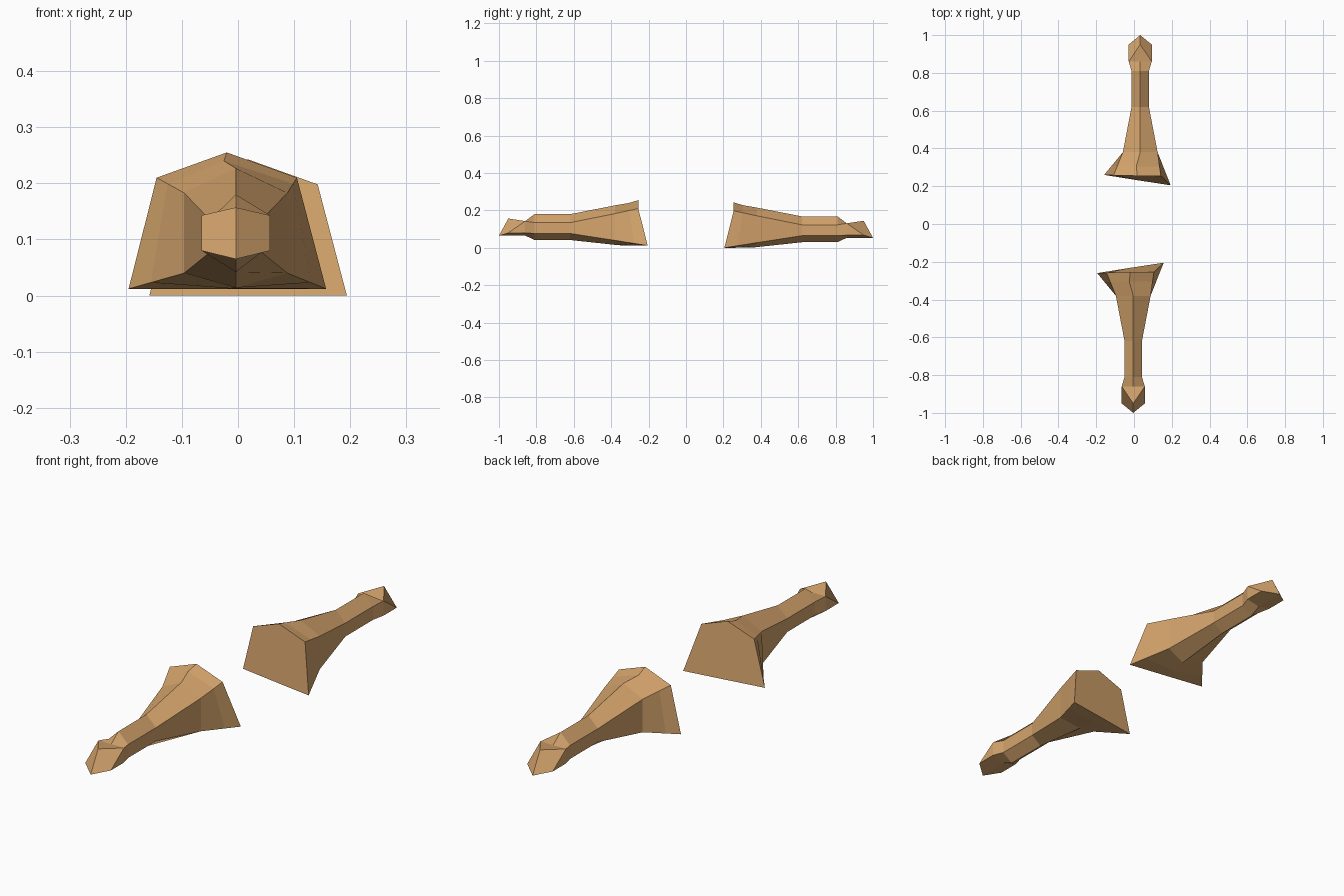
import bpy, bmesh
from mathutils import Vector

if "Cube" in bpy.data.objects:
    bpy.data.objects.remove(bpy.data.objects["Cube"])

tan = bpy.data.materials.new("roast tan")
tan.diffuse_color = (0.66, 0.37, 0.15, 1)
tan.use_nodes = True
tan.node_tree.nodes["Principled BSDF"].inputs["Base Color"].default_value = tan.diffuse_color


def ring(w_up, w_low, z, y):
    """Six-sided section: top, upper left, lower left, bottom, lower right, upper right."""
    top, up, low, bot = z
    yt, yu, yl, yb = y
    c = -0.004
    return [Vector(p) for p in ((c, yt, top), (c - w_up, yu, up), (c - w_low, yl, low),
                                (c, yb, bot), (c + w_low, yl, low), (c + w_up, yu, up))]


# Knuckle tip, knuckle back, thin shaft, thigh, then the slanted cut end
tip = ring(0.061, 0.061, (0.157, 0.143, 0.08, 0.065), (-0.95, -0.86, -0.95, -1.0))
knuckle = ring(0.061, 0.061, (0.143, 0.143, 0.08, 0.066), (-0.86, -0.86, -0.86, -0.86))
shaft_front = ring(0.046, 0.046, (0.18, 0.135, 0.077, 0.042), (-0.81,) * 4)
shaft_back = ring(0.046, 0.046, (0.18, 0.135, 0.077, 0.042), (-0.62,) * 4)
thigh = ring(0.092, 0.092, (0.227, 0.183, 0.04, 0.014), (-0.38, -0.38, -0.38, -0.36))
cut = [Vector(p) for p in ((-0.02, -0.255, 0.255), (-0.145, -0.258, 0.21), (-0.195, -0.26, 0.012),
                           (-0.02, -0.232, 0.012), (0.157, -0.205, 0.012), (0.105, -0.255, 0.21))]
# Slight crease just before the cut
crease = [a.lerp(b, 0.6) for a, b in zip(thigh, cut)]
crease[0] = Vector((-0.025, -0.305, 0.24))
sections = [tip, knuckle, shaft_front, shaft_back, thigh, crease, cut]


def drumstick(name, flip, offset):
    bm = bmesh.new()
    rings = [[bm.verts.new((p.x, p.y * flip, p.z)) for p in s] for s in sections]
    for a, b in zip(rings, rings[1:]):
        for i in range(6):
            j = (i + 1) % 6
            bm.faces.new((a[i], a[j], b[j], b[i]))
    t = rings[0]
    bm.faces.new((t[0], t[1], t[2], t[3]))      # folded knuckle face
    bm.faces.new((t[0], t[3], t[4], t[5]))
    bm.faces.new(rings[-1])                     # cut face
    bmesh.ops.remove_doubles(bm, verts=bm.verts, dist=0.001)
    bmesh.ops.recalc_face_normals(bm, faces=bm.faces)
    mesh = bpy.data.meshes.new(name)
    bm.to_mesh(mesh)
    bm.free()
    mesh.materials.append(tan)
    ob = bpy.data.objects.new(name, mesh)
    ob.location = offset
    bpy.context.collection.objects.link(ob)


drumstick("front_drumstick", 1, (0, 0, 0))
drumstick("back_drumstick", -1, (0.037, 0, -0.012))
